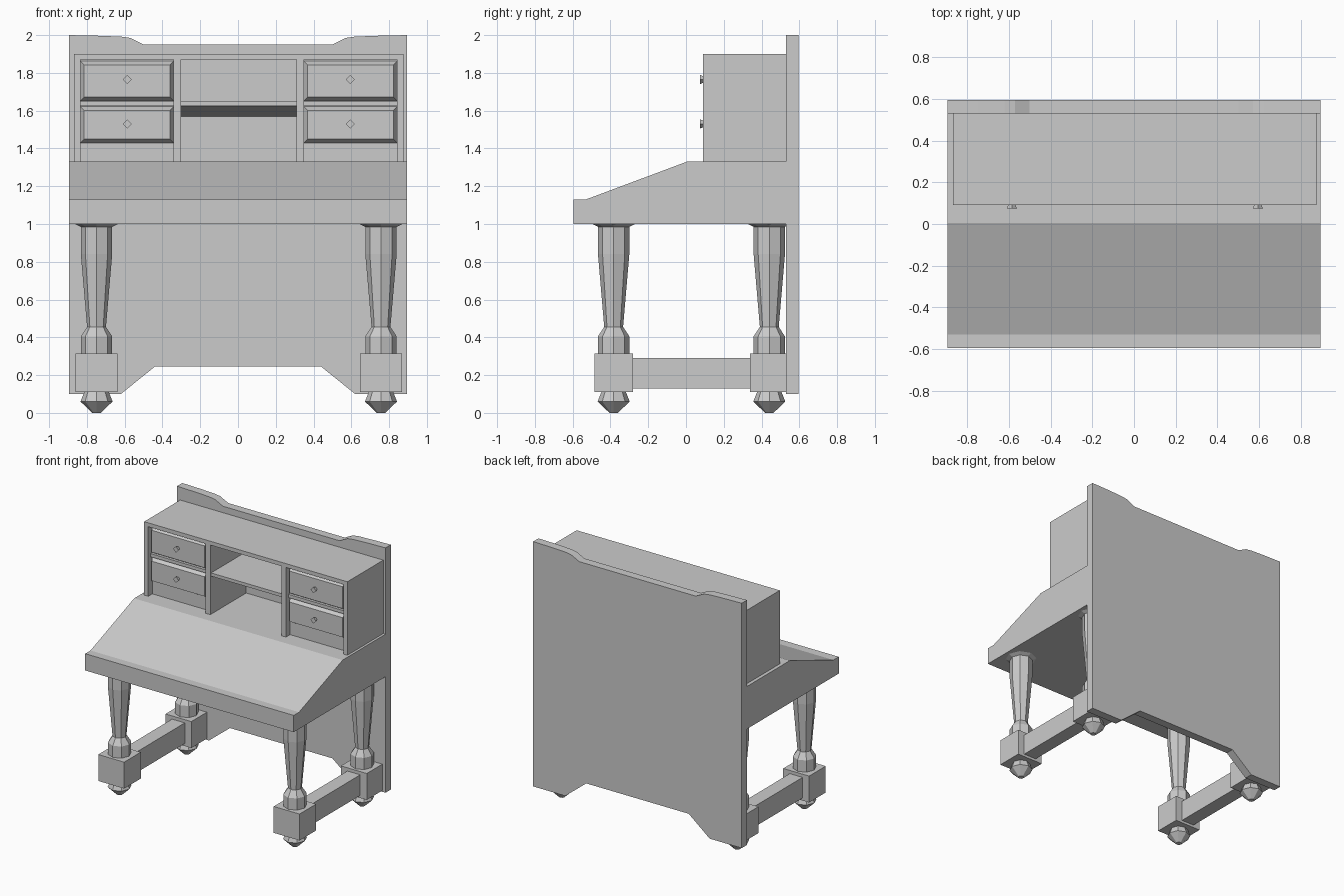
import bpy, bmesh
from math import cos, sin, pi
from mathutils import Vector

if "Cube" in bpy.data.objects:
    bpy.data.objects.remove(bpy.data.objects["Cube"])


def finish(name, bm):
    bmesh.ops.recalc_face_normals(bm, faces=bm.faces[:])
    me = bpy.data.meshes.new(name)
    bm.to_mesh(me)
    bm.free()
    ob = bpy.data.objects.new(name, me)
    bpy.context.collection.objects.link(ob)
    return ob


def extrude(name, pts, offset):
    """Closed planar outline pushed along an offset vector."""
    bm = bmesh.new()
    face = bm.faces.new([bm.verts.new(p) for p in pts])
    ext = bmesh.ops.extrude_face_region(bm, geom=[face])["geom"]
    verts = [v for v in ext if isinstance(v, bmesh.types.BMVert)]
    bmesh.ops.translate(bm, verts=verts, vec=Vector(offset))
    return finish(name, bm)


def box(name, x0, x1, y0, y1, z0, z1, inset=0):
    """Box; inset shrinks the front face for a raised panel."""
    pts = [(x0, y1, z0), (x1, y1, z0), (x1, y1, z1), (x0, y1, z1)]
    ob = extrude(name, pts, (0, y0 - y1, 0))
    for v in ob.data.vertices:
        if inset and abs(v.co.y - y0) < 1e-5:
            v.co.x += inset if v.co.x < (x0 + x1) / 2 else -inset
            v.co.z += inset if v.co.z < (z0 + z1) / 2 else -inset
    return ob


def turned(name, x, y, profile, sides=8):
    """Faceted turning from (radius, z) pairs."""
    bm = bmesh.new()
    rings = [[bm.verts.new((x + r * cos(2 * pi * i / sides),
                            y + r * sin(2 * pi * i / sides), z))
              for i in range(sides)] for r, z in profile]
    for a, b in zip(rings, rings[1:]):
        for i in range(sides):
            j = (i + 1) % sides
            bm.faces.new((a[i], a[j], b[j], b[i]))
    bm.faces.new(rings[0])
    bm.faces.new(rings[-1])
    return finish(name, bm)


# Back board with shaped top and cut-out foot
half = [(0.44, 0.245), (0.62, 0.10), (0.895, 0.10), (0.895, 2.0),
        (0.75, 1.997), (0.62, 1.992), (0.57, 1.985), (0.50, 1.95)]
outline = half + [(-x, z) for x, z in reversed(half)]
extrude("back_board", [(x, 0.53, z) for x, z in outline], (0, 0.065, 0))

# Sloping desk body
side = [(-0.595, 1.0), (0.53, 1.0), (0.53, 1.33), (0.005, 1.33),
        (-0.53, 1.13), (-0.595, 1.13)]
extrude("desk_body", [(-0.895, y, z) for y, z in side], (1.79, 0, 0))

# Cabinet shell and central tilted-underside shelf
C = 0.004
box("cabinet_top", C - 0.872, C + 0.872, 0.09, 0.53, 1.87, 1.9)
shelf = [(0.10, 1.625), (0.10, 1.65), (0.53, 1.65), (0.53, 1.57)]
extrude("center_shelf", [(C - 0.305, y, z) for y, z in shelf], (0.61, 0, 0))

for s, label in ((-1, "left"), (1, "right")):
    def span(a, b):
        return sorted((C + s * a, C + s * b))

    box("cabinet_side_" + label, *span(0.838, 0.872), 0.09, 0.53, 1.33, 1.87)
    box("cabinet_divider_" + label, *span(0.305, 0.345), 0.09, 0.53, 1.33, 1.87)
    box("drawer_case_" + label, *span(0.345, 0.838), 0.14, 0.53, 1.33, 1.87)
    box("drawer_rail_" + label, *span(0.345, 0.838), 0.12, 0.14, 1.625, 1.65)

    # Raised drawer fronts with pointed knobs
    for z0, z1, zk, row in ((1.652, 1.862, 1.765, "upper"),
                            (1.43, 1.622, 1.53, "lower")):
        box(f"{row}_drawer_{label}", *span(0.345, 0.838), 0.105, 0.14, z0, z1, 0.02)
        bpy.ops.mesh.primitive_cone_add(vertices=4, radius1=0.012, radius2=0.024,
                                        depth=0.03, location=(C + s * 0.59, 0.09, zk),
                                        rotation=(pi / 2, 0, 0))
        bpy.context.object.name = f"{row}_knob_{label}"

    # Legs, blocks and bun feet
    x = C + s * 0.753
    for y, end in ((-0.383, "front"), (0.441, "back")):
        tag = f"{end}_{label}"
        turned("foot_" + tag, x, y, [(0.022, 0), (0.085, 0.06), (0.065, 0.11)])
        box("block_" + tag, x - 0.111, x + 0.111, y - 0.102, y + 0.102, 0.11, 0.315)
        turned("leg_" + tag, x, y, [(0.083, 0.31), (0.083, 0.405), (0.05, 0.455),
                                    (0.083, 0.84), (0.083, 0.985), (0.113, 1.0)])

    # Side stretcher
    box("stretcher_" + label, x - 0.055, x + 0.055, -0.285, 0.343, 0.13, 0.29)
